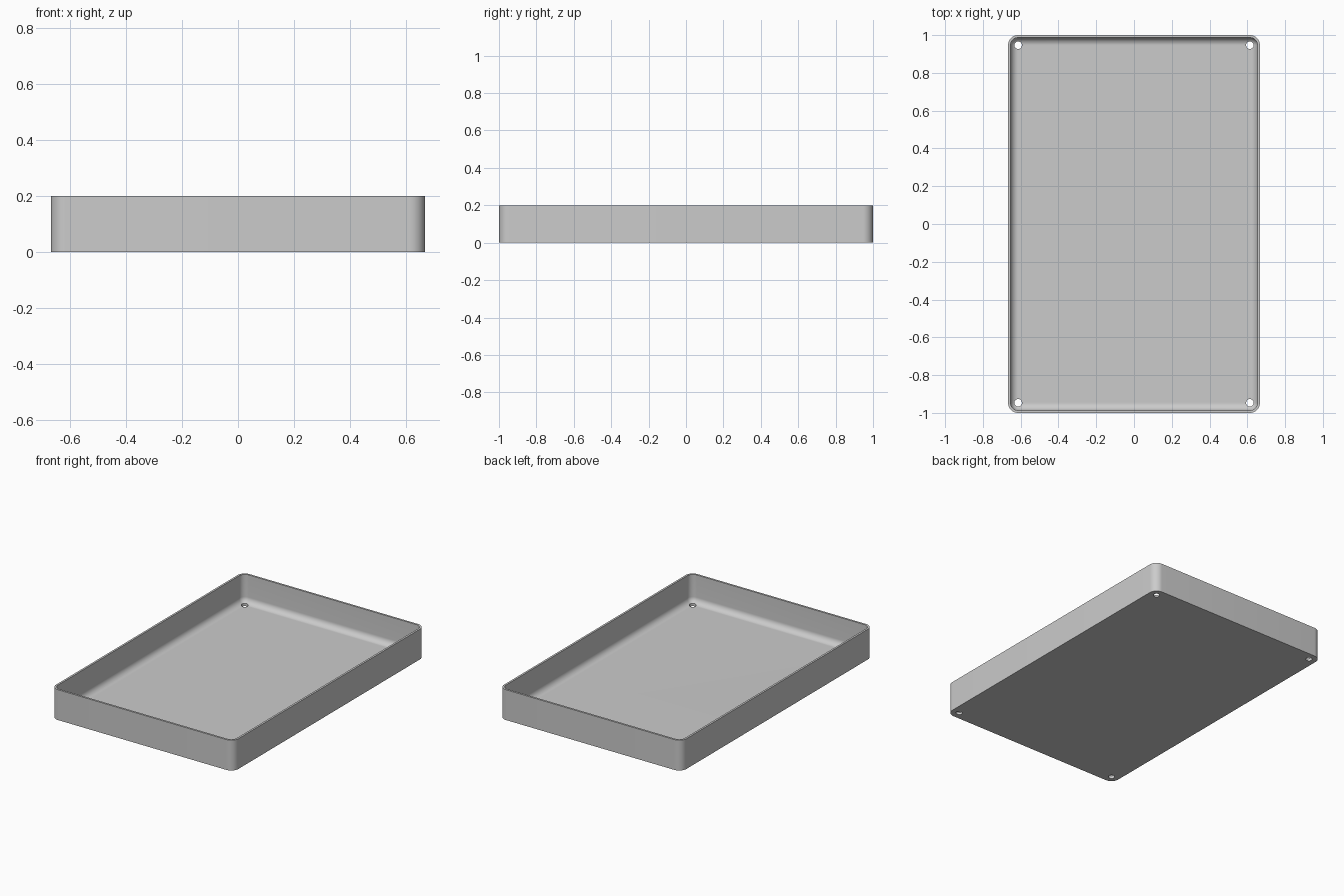
import bpy
import bmesh
from math import sin, cos, pi

# Remove the default object
default = bpy.data.objects.get("Cube")
if default:
    bpy.data.objects.remove(default, do_unlink=True)

HALF_X, HALF_Y, HEIGHT = 2 / 3, 1.0, 0.2
WALL = 0.0133         # wall and floor thickness
CORNER = 0.0533       # outer corner radius
FILLET = CORNER - WALL
HOLE = 0.02
STEPS = 12

grey = bpy.data.materials.new("light_grey")
grey.use_nodes = True
grey.diffuse_color = (0.6, 0.6, 0.6, 1)
grey.node_tree.nodes["Principled BSDF"].inputs["Base Color"].default_value = (0.6, 0.6, 0.6, 1)


def rounded_loop(bm, inset, z):
    """Ring of vertices around a rounded rectangle."""
    radius = max(CORNER - inset, 0)
    ring = []
    for q, (sx, sy) in enumerate([(1, 1), (-1, 1), (-1, -1), (1, -1)]):
        for i in range(STEPS + 1):
            a = (q + i / STEPS) * pi / 2
            ring.append(bm.verts.new((sx * (HALF_X - CORNER) + radius * cos(a),
                                      sy * (HALF_Y - CORNER) + radius * sin(a), z)))
    return ring


# Tray shell: outer wall, rim, inner wall, filleted floor
section = [(0, 0), (0, HEIGHT), (WALL, HEIGHT)]
for i in range(STEPS + 1):
    a = i / STEPS * pi / 2
    section.append((WALL + FILLET * (1 - cos(a)), WALL + FILLET * (1 - sin(a))))

bm = bmesh.new()
rings = [rounded_loop(bm, inset, z) for inset, z in section]
for lower, upper in zip(rings, rings[1:]):
    for i in range(len(lower)):
        j = (i + 1) % len(lower)
        bm.faces.new((lower[i], lower[j], upper[j], upper[i]))
bm.faces.new(rings[0][::-1])
bm.faces.new(rings[-1])
bmesh.ops.remove_doubles(bm, verts=bm.verts[:], dist=1e-5)
bmesh.ops.recalc_face_normals(bm, faces=bm.faces[:])
mesh = bpy.data.meshes.new("tray")
bm.to_mesh(mesh)
bm.free()
mesh.materials.append(grey)
tray = bpy.data.objects.new("tray", mesh)
bpy.context.collection.objects.link(tray)

# Screw holes in the four floor corners
for sx in (-1, 1):
    for sy in (-1, 1):
        bpy.ops.mesh.primitive_cylinder_add(
            vertices=32, radius=HOLE, depth=0.15,
            location=(sx * (HALF_X - CORNER), sy * (HALF_Y - CORNER), 0.02))
        cutter = bpy.context.object
        cutter.name = "hole_cutter"
        cutter.hide_render = True
        cutter.data.materials.append(grey)
        cut = tray.modifiers.new("screw_hole", "BOOLEAN")
        cut.operation = "DIFFERENCE"
        cut.solver = "EXACT"
        cut.object = cutter
        bpy.context.view_layer.objects.active = tray
        bpy.ops.object.modifier_apply(modifier=cut.name)
        bpy.data.objects.remove(cutter, do_unlink=True)

# Smooth the curved faces, keep the rim and hole edges sharp
bpy.ops.object.select_all(action="DESELECT")
tray.select_set(True)
bpy.context.view_layer.objects.active = tray
bpy.ops.object.shade_smooth_by_angle(angle=pi / 6)
